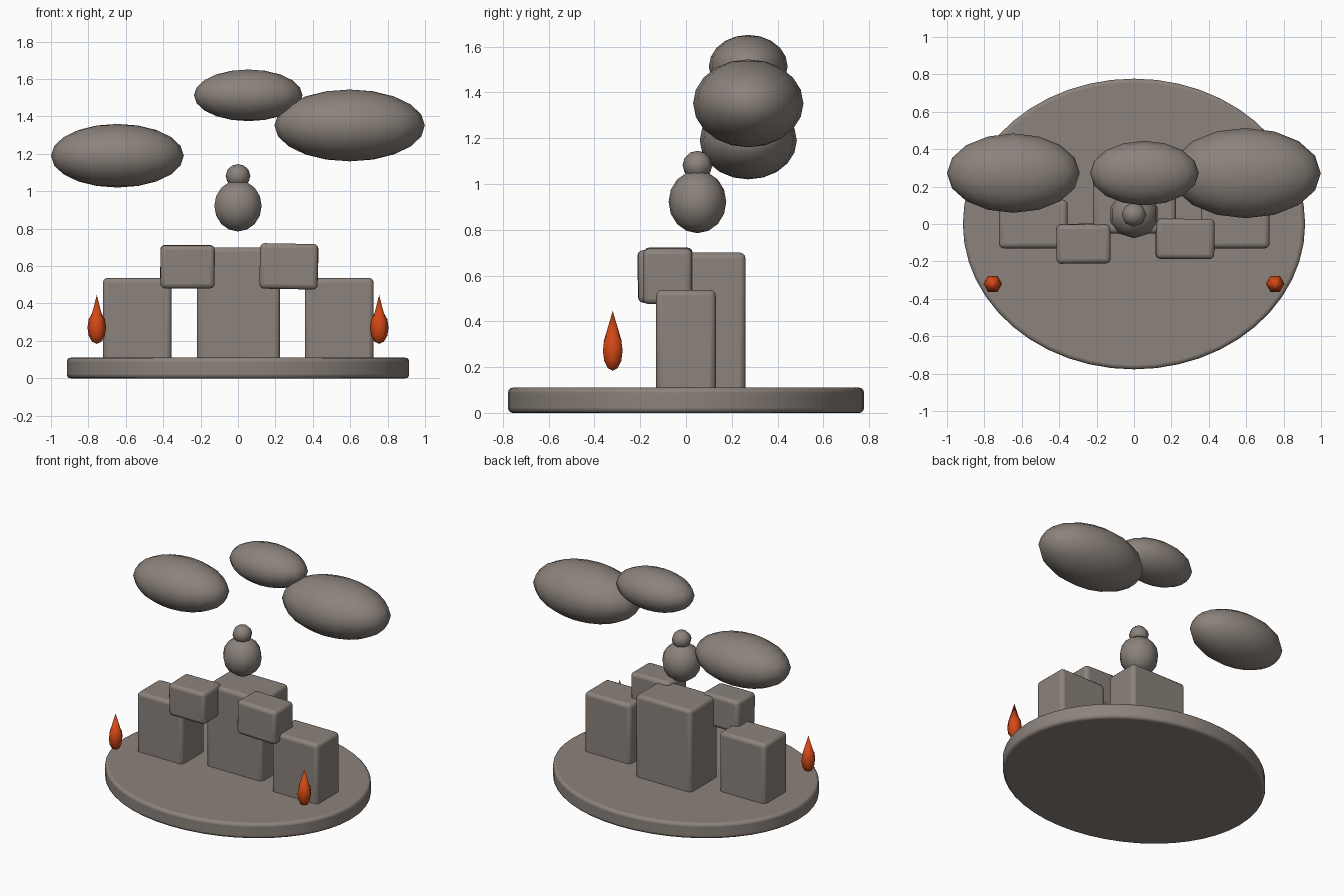
import bpy
from math import radians

cube = bpy.data.objects.get("Cube")
if cube:
    bpy.data.objects.remove(cube, do_unlink=True)


def material(name, rgb):
    m = bpy.data.materials.new(name)
    m.use_nodes = True
    m.diffuse_color = (*rgb, 1)
    m.node_tree.nodes["Principled BSDF"].inputs["Base Color"].default_value = (*rgb, 1)
    return m


stone = material("warm_grey_stone", (0.26, 0.225, 0.2))
fire = material("orange_fire", (0.65, 0.065, 0.008))


def finish(name, mat, scale, angle=40, bevel=0):
    ob = bpy.context.object
    ob.name = name
    ob.scale = scale
    ob.data.materials.append(mat)
    bpy.ops.object.transform_apply(location=False, rotation=False, scale=True)
    if bevel:
        mod = ob.modifiers.new("rounded_edges", "BEVEL")
        mod.width = bevel
        mod.segments = 3
        mod.limit_method = "ANGLE"
        mod.angle_limit = radians(40)
    bpy.ops.object.shade_smooth_by_angle(angle=radians(angle))
    return ob


def block(name, x, y, z, tilt=(0, 0, 0), bevel=0.025):
    """Rounded box from its (min, max) range on each axis."""
    ranges = (x, y, z)
    bpy.ops.mesh.primitive_cube_add(size=1, location=[sum(r) / 2 for r in ranges],
                                    rotation=[radians(a) for a in tilt])
    return finish(name, stone, [r[1] - r[0] for r in ranges], bevel=bevel)


def ball(name, mat, centre, radii, segments, rings):
    bpy.ops.mesh.primitive_uv_sphere_add(segments=segments, ring_count=rings,
                                         radius=1, location=centre)
    return finish(name, mat, radii, angle=65)


# Oval base slab
bpy.ops.mesh.primitive_cylinder_add(vertices=48, radius=1, depth=1, location=(0, 0, 0.055))
finish("base_slab", stone, (0.915, 0.777, 0.11), bevel=0.02)

# Three standing stones
block("centre_pillar", (-0.22, 0.225), (-0.05, 0.26), (0.08, 0.70))
block("right_pillar", (-0.722, -0.355), (-0.13, 0.13), (0.08, 0.537))
block("left_pillar", (0.357, 0.725), (-0.13, 0.13), (0.08, 0.537))

# Smaller stones bridging the pillars
block("right_lintel", (-0.415, -0.125), (-0.21, 0.0), (0.482, 0.712), (1, 0, 0.5))
block("left_lintel", (0.117, 0.428), (-0.187, 0.028), (0.477, 0.72), (0, 1, -0.5))

# Floating figure
ball("figure_body", stone, (0, 0.05, 0.922), (0.133, 0.126, 0.137), 10, 8)
ball("figure_head", stone, (0, 0.05, 1.082), (0.066, 0.065, 0.063), 8, 6)

# Clouds
ball("right_cloud", stone, (-0.645, 0.272, 1.19), (0.355, 0.212, 0.17), 16, 10)
ball("middle_cloud", stone, (0.055, 0.272, 1.513), (0.29, 0.172, 0.138), 16, 10)
ball("left_cloud", stone, (0.597, 0.272, 1.352), (0.402, 0.241, 0.192), 16, 10)

# Flames: a six-sided drop with a pointed tip
for side, sign in (("right", -1), ("left", 1)):
    x = sign * 0.755
    drop = ball(side + "_flame_body", fire, (x, -0.32, 0.272), (0.05, 0.05, 0.088), 6, 6)
    drop.rotation_euler.z = radians(30)
    bpy.ops.mesh.primitive_cone_add(vertices=6, radius1=0.04, depth=0.135,
                                    location=(x, -0.32, 0.378))
    finish(side + "_flame_tip", fire, (1, 1, 1), angle=65)
